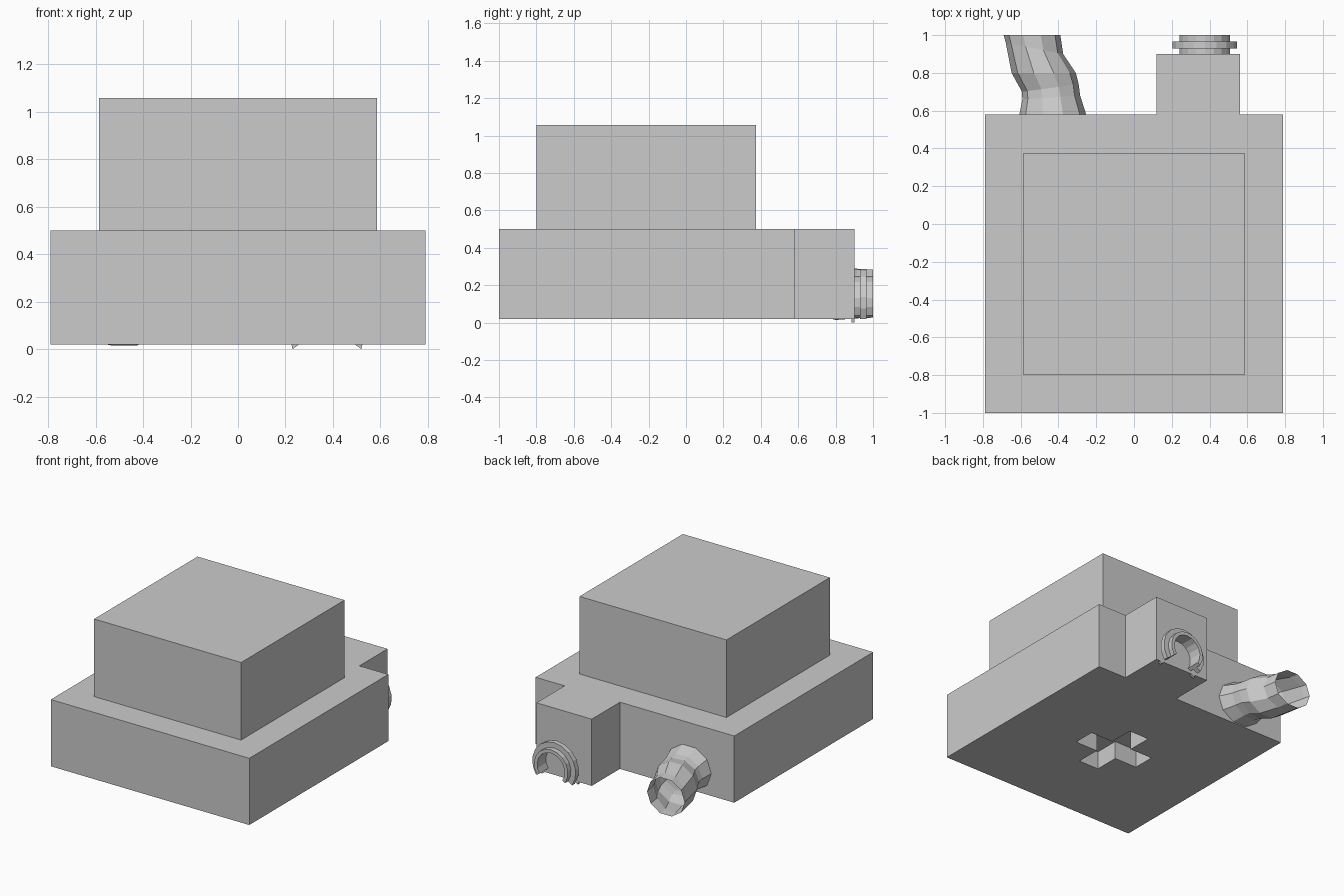
import bpy, bmesh
from math import sin, cos, radians, pi

if "Cube" in bpy.data.objects:
    bpy.data.objects.remove(bpy.data.objects["Cube"])


def finish(bm, name):
    bmesh.ops.recalc_face_normals(bm, faces=bm.faces)
    me = bpy.data.meshes.new(name)
    bm.to_mesh(me)
    bm.free()
    ob = bpy.data.objects.new(name, me)
    bpy.context.collection.objects.link(ob)
    return ob


def prism(name, outline, z0, z1):
    """Extrude an xy outline from z0 to z1."""
    bm = bmesh.new()
    face = bm.faces.new([bm.verts.new((x, y, z0)) for x, y in outline])
    ext = bmesh.ops.extrude_face_region(bm, geom=[face])
    for v in ext["geom"]:
        if isinstance(v, bmesh.types.BMVert):
            v.co.z = z1
    return finish(bm, name)


def rect(x0, x1, y0, y1):
    return [(x0, y0), (x1, y0), (x1, y1), (x0, y1)]


def bridge(bm, rings, closed):
    n = len(rings[0])
    for a, b in zip(rings, rings[1:]):
        for i in range(n if closed else n - 1):
            j = (i + 1) % n
            bm.faces.new((a[i], a[j], b[j], b[i]))


# Lower housing with rear port block
housing = prism("lower_housing", [(-.79, -1), (.79, -1), (.79, .58), (.56, .58),
                (.56, .9), (.12, .9), (.12, .58), (-.79, .58)], .02, .5)

# Cross-shaped socket in the underside
CY, W, L = -.21, .08, .26
cross = [(W, -L), (W, -W), (L, -W), (L, W), (W, W), (W, L),
         (-W, L), (-W, W), (-L, W), (-L, -W), (-W, -W), (-W, -L)]
cutter = prism("socket_cutter", [(x, CY + y) for x, y in cross], -.1, .15)
cutter.hide_render = True
cutter.hide_set(True)
cutter.display_type = 'WIRE'
mod = housing.modifiers.new("socket", 'BOOLEAN')
mod.operation = 'DIFFERENCE'
mod.solver = 'EXACT'
mod.object = cutter

# Upper housing
prism("upper_housing", rect(-.585, .585, -.8, .375), .5, 1.058)

# Open C-shaped port collar with a raised rib
PX, PZ = .375, .115
profile = [(.89, .11), (.89, .135), (.93, .135), (.93, .173), (.965, .173),
           (.965, .135), (1, .135), (1, .11)]
bm = bmesh.new()
rings = []
STEPS = 12
for i in range(STEPS + 1):
    a = radians(-34 + 248 * i / STEPS)
    rings.append([bm.verts.new((PX + r * cos(a), y, PZ + r * sin(a))) for y, r in profile])
bridge(bm, rings, True)
bm.faces.new(rings[0])
bm.faces.new(rings[-1])
finish(bm, "port_collar")

# Small tips below the collar
for side, label in ((-1, "left"), (1, "right")):
    bm = bmesh.new()
    tri = [(.115, .022), (.15, .022), (.145, 0)]
    rings = [[bm.verts.new((PX + side * x, y, z)) for x, z in tri] for y in (.885, .9)]
    bridge(bm, rings, True)
    bm.faces.new(rings[0])
    bm.faces.new(rings[1])
    finish(bm, "collar_tip_" + label)

# Bent open hose: (x, y, z, radius, slant of the ring)
path = [(-.43, .575, .18, .178, 0), (-.438, .67, .17, .153, .01),
        (-.443, .72, .165, .15, .02), (-.478, .80, .16, .17, .0),
        (-.527, .93, .155, .152, -.03), (-.54, 1, .155, .15, 0)]
SIDES = 10
bm = bmesh.new()
rings = []
for x, y, z, r, s in path:
    rings.append([bm.verts.new((x + r * cos(t), y + s * cos(t), z + .9 * r * sin(t)))
                  for t in (2 * pi * k / SIDES for k in range(SIDES))])
bridge(bm, rings, True)
finish(bm, "hose")
